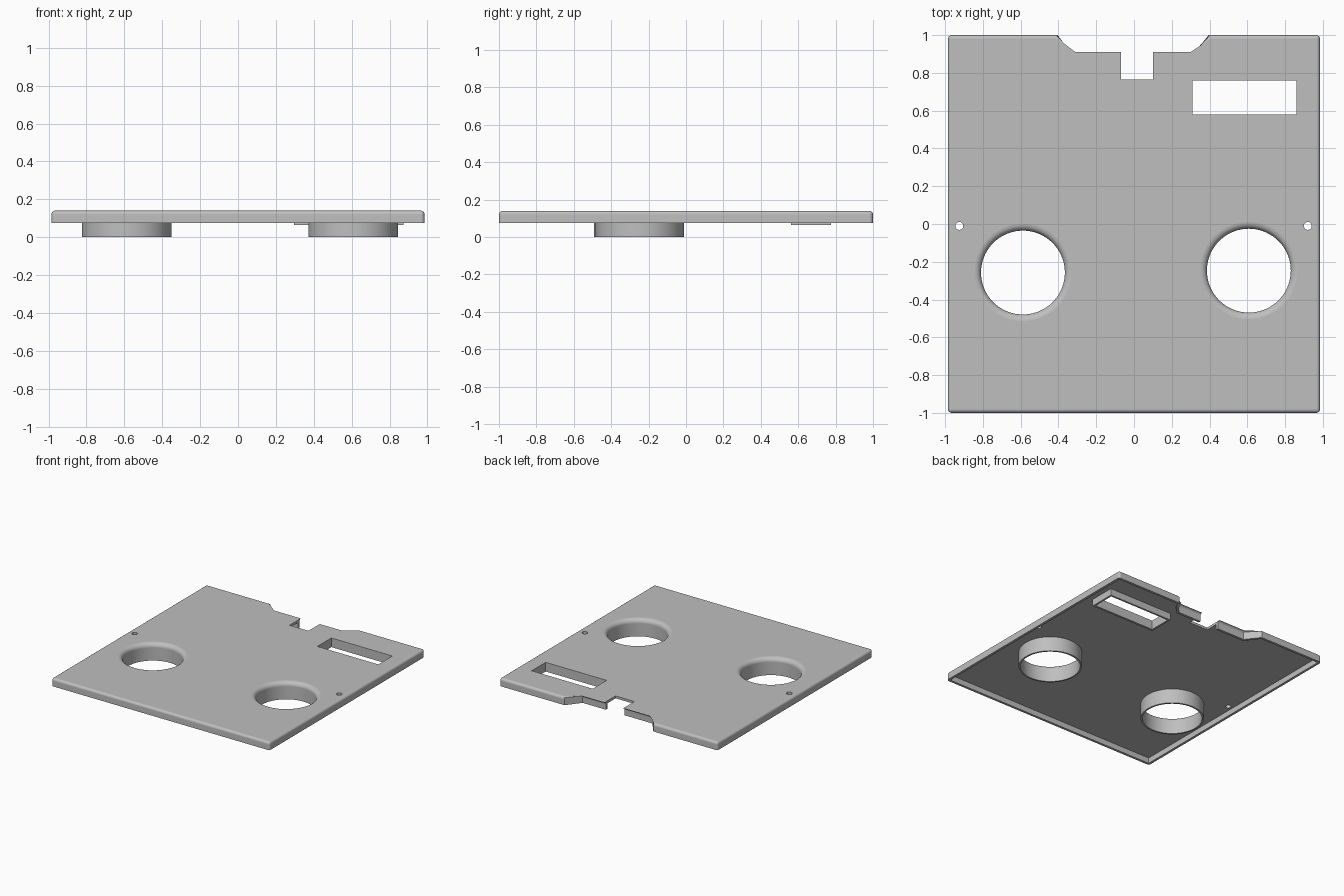
import bpy, bmesh, math
from mathutils import Vector

cube = bpy.data.objects.get("Cube")
if cube:
    bpy.data.objects.remove(cube, do_unlink=True)

grey = bpy.data.materials.new("light grey plastic")
grey.use_nodes = True
colour = (0.52, 0.52, 0.52, 1)
grey.diffuse_color = colour
grey.node_tree.nodes["Principled BSDF"].inputs["Base Color"].default_value = colour

TOP, RIM, UNDER = 0.14, 0.075, 0.12
WALL = 0.02


def finish(bm, name):
    bmesh.ops.recalc_face_normals(bm, faces=bm.faces)
    mesh = bpy.data.meshes.new(name)
    bm.to_mesh(mesh)
    bm.free()
    mesh.materials.append(grey)
    obj = bpy.data.objects.new(name, mesh)
    bpy.context.collection.objects.link(obj)
    return obj


def prism_mesh(points, z0, z1):
    bm = bmesh.new()
    low = [bm.verts.new((x, y, z0)) for x, y in points]
    high = [bm.verts.new((x, y, z1)) for x, y in points]
    bm.faces.new(low[::-1])
    bm.faces.new(high)
    n = len(points)
    for i in range(n):
        j = (i + 1) % n
        bm.faces.new((low[i], low[j], high[j], high[i]))
    return bm


def prism(name, points, z0, z1):
    return finish(prism_mesh(points, z0, z1), name)


def box(x0, x1, y0, y1):
    return [(x0, y0), (x1, y0), (x1, y1), (x0, y1)]


def circle(x, y, r, n):
    return [(x + r * math.cos(math.tau * i / n), y + r * math.sin(math.tau * i / n))
            for i in range(n)]


def inset(points, d):
    """Mitred inward offset of a counter-clockwise outline."""
    result = []
    for i, p in enumerate(points):
        p = Vector(p)
        a = (p - Vector(points[i - 1])).normalized()
        b = (Vector(points[(i + 1) % len(points)]) - p).normalized()
        na, nb = Vector((-a.y, a.x)), Vector((-b.y, b.x))
        result.append(tuple(p + (na + nb) * d / (1 + na.dot(nb))))
    return result


def cut(obj, points, z0, z1):
    cutter = prism("cutter", points, z0, z1)
    cutter.hide_render = True
    mod = obj.modifiers.new("cut", "BOOLEAN")
    mod.operation = "DIFFERENCE"
    mod.solver = "EXACT"
    mod.object = cutter
    bpy.context.view_layer.objects.active = obj
    bpy.ops.object.modifier_apply(modifier=mod.name)
    bpy.data.objects.remove(cutter, do_unlink=True)


def smooth(obj):
    bpy.ops.object.select_all(action="DESELECT")
    obj.select_set(True)
    bpy.context.view_layer.objects.active = obj
    bpy.ops.object.shade_smooth_by_angle(angle=math.radians(35))
    mod = obj.modifiers.new("weighted normals", "WEIGHTED_NORMAL")
    mod.keep_sharp = True


# Cover plate with rounded top edge and corners
W = 0.985
outline = [(-W, -1), (W, -1), (W, 1), (0.395, 1), (0.31, 0.89),
           (-0.32, 0.89), (-0.405, 1), (-W, 1)]
bm = prism_mesh(outline, RIM, TOP)
rounded = []
for e in bm.edges:
    a, b = (v.co for v in e.verts)
    on_top = min(a.z, b.z) > TOP - 0.001
    corner = abs(a.z - b.z) > 0.01 and abs(a.x) > 0.9
    if on_top or corner:
        rounded.append(e)
bmesh.ops.bevel(bm, geom=rounded, offset=0.02, segments=4, profile=0.5, affect="EDGES")
plate = finish(bm, "cover_plate")

# Hollow underside and rear cable slot
cut(plate, inset(outline, WALL), 0, UNDER)
cut(plate, box(-0.07, 0.10, 0.765, 1.1), 0, 0.3)

# Window opening with a frame beneath it
window = box(0.31, 0.86, 0.58, 0.76)
frame = prism("window_frame", box(0.295, 0.875, 0.562, 0.775), 0.065, 0.13)
for part in (plate, frame):
    cut(part, window, -0.1, 0.3)

# Screw holes
for x in (-0.925, 0.92):
    cut(plate, circle(x, -0.01, 0.021, 24), -0.1, 0.3)

# Round collars with flared top lips
R_IN, R_OUT, FLARE, SEGS = 0.222, 0.236, 0.035, 72
profile = [(R_IN, 0), (R_OUT, 0), (R_OUT, UNDER), (R_IN + FLARE, UNDER)]
for i in range(7):
    t = math.pi / 2 * i / 6
    profile.append((R_IN + FLARE * (1 - math.sin(t)), TOP - FLARE * (1 - math.cos(t))))

for side, x, y in (("right", -0.588, -0.257), ("left", 0.608, -0.247)):
    cut(plate, circle(x, y, R_IN + FLARE, SEGS), -0.1, 0.3)
    bm = bmesh.new()
    rings = [[bm.verts.new((px, py, z)) for px, py in circle(x, y, r, SEGS)]
             for r, z in profile]
    for k, ring in enumerate(rings):
        nxt = rings[(k + 1) % len(rings)]
        for i in range(SEGS):
            j = (i + 1) % SEGS
            bm.faces.new((ring[i], ring[j], nxt[j], nxt[i]))
    smooth(finish(bm, side + "_collar"))

smooth(plate)
